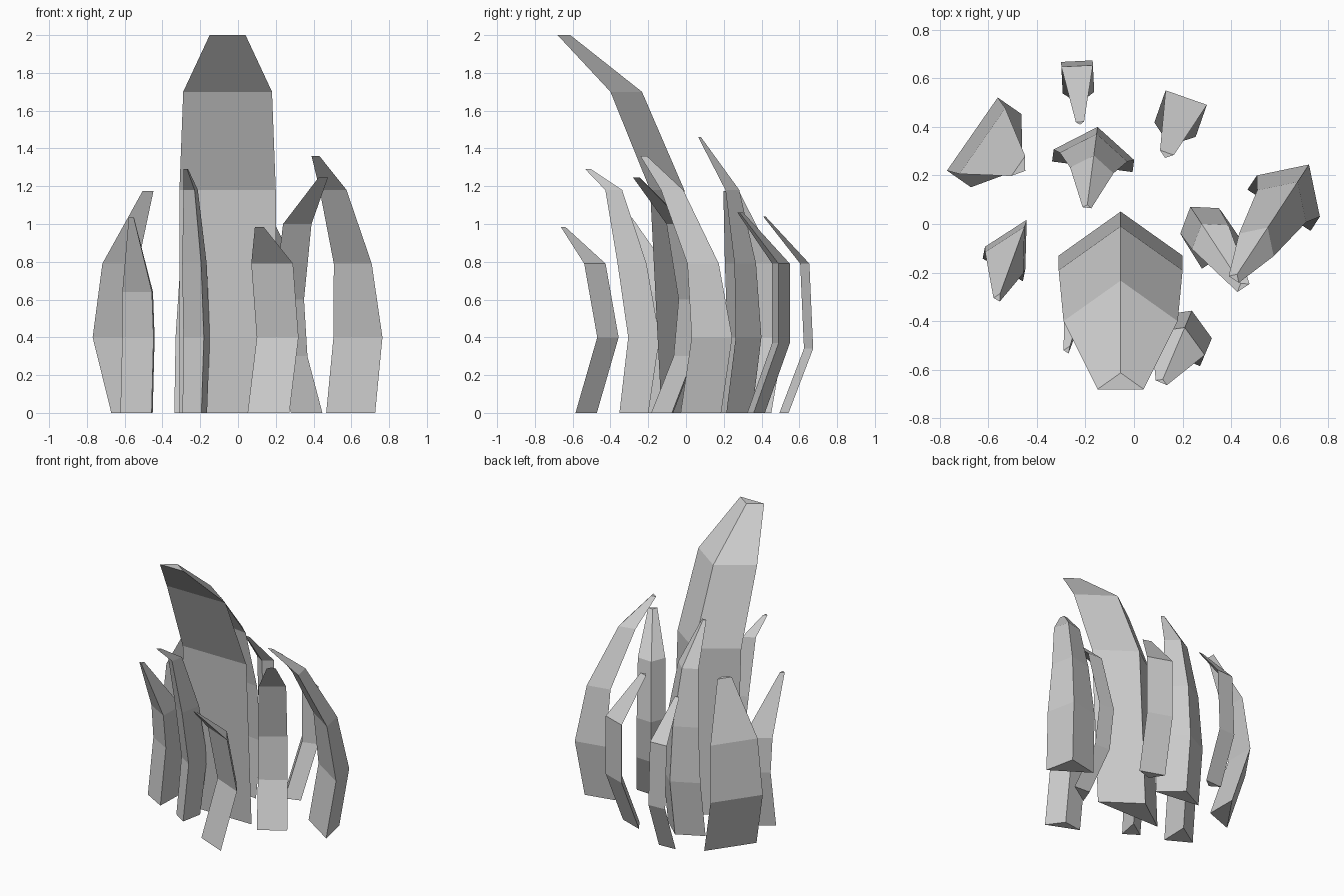
import bpy, bmesh
from mathutils import Vector

if "Cube" in bpy.data.objects:
    bpy.data.objects.remove(bpy.data.objects["Cube"])


def blade(name, centre, facing, keel, levels, lean=None):
    """Bent three-sided blade. facing = way the flat side looks / blade bends,
    keel = ridge distance behind the flat side per half width (negative: in front),
    levels = (height, lean distance, half width)."""
    c = Vector((*centre, 0))
    f = Vector((*facing, 0)).normalized()
    drift = Vector((*(lean or facing), 0)).normalized()
    side = Vector((-f.y, f.x, 0))
    bm = bmesh.new()
    rings = []
    for z, s, w in levels:
        m = c + drift * s + Vector((0, 0, z))
        rings.append([bm.verts.new(p) for p in (m + side * w, m - side * w, m - f * w * keel)])
    for a, b in zip(rings, rings[1:]):
        for i in range(3):
            j = (i + 1) % 3
            bm.faces.new((a[i], a[j], b[j], b[i]))
    bm.faces.new(rings[0])
    bm.faces.new(rings[-1])
    bmesh.ops.recalc_face_normals(bm, faces=bm.faces)
    me = bpy.data.meshes.new(name)
    bm.to_mesh(me)
    bm.free()
    bpy.context.collection.objects.link(bpy.data.objects.new(name, me))


# Tall centre blade
blade("tall_blade", (-.055, -.13), (0, -1), .71,
      [(0, 0, .255), (1.18, .06, .255), (1.7, .27, .235), (2, .55, .095)])

# Right side blades
blade("right_blade", (.635, .115), (-.55, -.84), 1.0,
      [(0, .07, .155), (.4, 0, .155), (.79, .05, .12), (1.18, .24, .085), (1.36, .41, .025)])
blade("inner_right_blade", (.27, .013), (.55, -.84), .73,
      [(0, .17, .1), (.3, .03, .097), (.6, 0, .095), (1.0, .08, .09), (1.245, .33, .03)])
blade("front_right_blade", (.21, -.423), (-.39, -.92), .6,
      [(0, .125, .12), (.4, 0, .12), (.79, .075, .12), (.985, .25, .025)])

# Left side blades
blade("left_blade", (-.53, -.14), (-.49, -.87), 1.9,
      [(0, .05, .095), (.4, 0, .095), (.64, .02, .09), (1.035, .175, .015)], lean=(-.2, -.98))
blade("front_left_blade", (-.235, -.27), (-.55, -.83), 2.4,
      [(0, .05, .06), (.4, 0, .065), (.79, .06, .06), (1.18, .14, .035), (1.29, .26, .012)],
      lean=(-.17, -.98))

# Rear blades; three of them have the flat side outward
blade("rear_left_blade", (-.665, .37), (.82, -.57), -.7,
      [(0, .12, .183), (.4, 0, .183), (.79, .05, .165), (1.175, .23, .05)])
blade("rear_right_blade", (.215, .52), (-.33, -.94), -.75,
      [(0, .14, .09), (.37, 0, .09), (.79, 0, .09), (1.06, .24, .03)])
blade("rear_outer_blade", (-.235, .67), (.05, -1), -.7,
      [(0, .13, .065), (.34, 0, .065), (.79, .02, .065), (1.04, .25, .017)])
blade("rear_inner_blade", (-.165, .285), (-.13, -.99), .69,
      [(0, .05, .167), (.4, 0, .167), (.79, .01, .14), (1.18, .065, .09), (1.46, .22, .018)])
